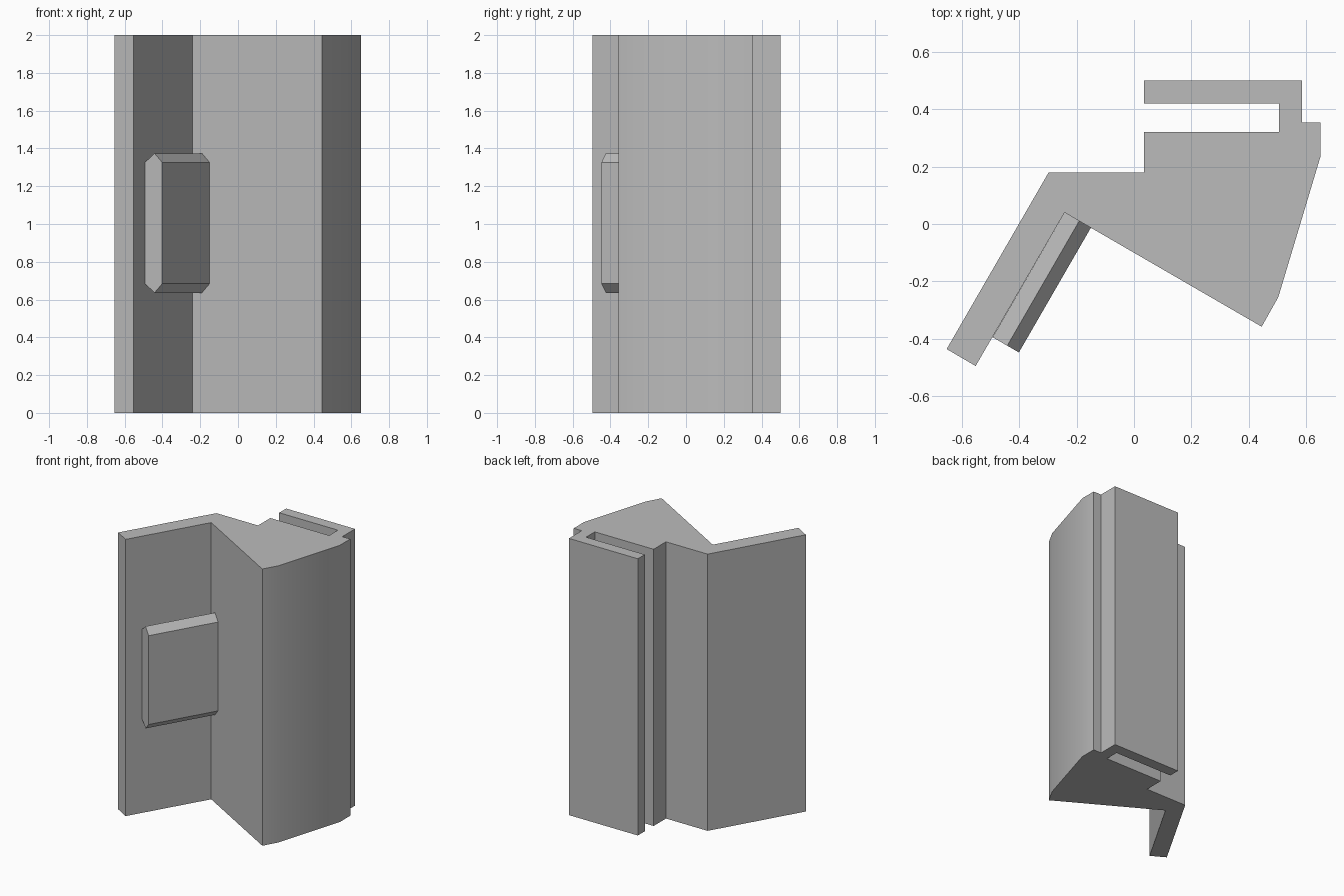
import bpy
import bmesh
import math
from mathutils import Vector

if "Cube" in bpy.data.objects:
    bpy.data.objects.remove(bpy.data.objects["Cube"], do_unlink=True)

grey = bpy.data.materials.new("plain grey")
grey.use_nodes = True
colour = (0.5, 0.5, 0.5, 1)
grey.diffuse_color = colour
grey.node_tree.nodes["Principled BSDF"].inputs["Base Color"].default_value = colour


def extrude_profile(name, points, direction):
    """Closed prism from a planar outline of 3D points."""
    bm = bmesh.new()
    face = bm.faces.new([bm.verts.new(p) for p in points])
    result = bmesh.ops.extrude_face_region(bm, geom=[face], use_keep_orig=True)
    moved = [v for v in result["geom"] if isinstance(v, bmesh.types.BMVert)]
    bmesh.ops.translate(bm, verts=moved, vec=direction)
    bmesh.ops.recalc_face_normals(bm, faces=bm.faces)
    mesh = bpy.data.meshes.new(name)
    bm.to_mesh(mesh)
    bm.free()
    mesh.materials.append(grey)
    obj = bpy.data.objects.new(name, mesh)
    bpy.context.collection.objects.link(obj)
    return obj


# Main extrusion: angled flange, wedge with curved outer side, slotted channel
outline = [
    (-0.653, -0.436), (-0.552, -0.495), (-0.242, 0.04),
    (0.445, -0.358), (0.503, -0.255), (0.65, 0.235), (0.65, 0.354),
    (0.586, 0.354), (0.586, 0.5), (0.035, 0.5), (0.035, 0.42),
    (0.505, 0.42), (0.505, 0.32), (0.035, 0.32), (0.035, 0.179),
    (-0.298, 0.179),
]
body = extrude_profile("profile_body", [(x, y, 0) for x, y in outline], Vector((0, 0, 2)))

# Six-sided pad on the inner face of the flange, running into the corner
corner = Vector((-0.242, 0.04, 1.005))
along = Vector((-0.5, -0.866, 0))
outward = Vector((0.866, -0.5, 0))
section = [(0, 0.321), (0.059, 0.369), (0.106, 0.321)]
section += [(d, -h) for d, h in reversed(section)]
pad = extrude_profile(
    "flange_pad",
    [corner + outward * d + Vector((0, 0, h)) for d, h in section],
    along * 0.502)

# Smooth only the shallow bends of the curved side
bpy.ops.object.select_all(action="DESELECT")
body.select_set(True)
bpy.context.view_layer.objects.active = body
bpy.ops.object.shade_smooth_by_angle(angle=math.radians(30))
